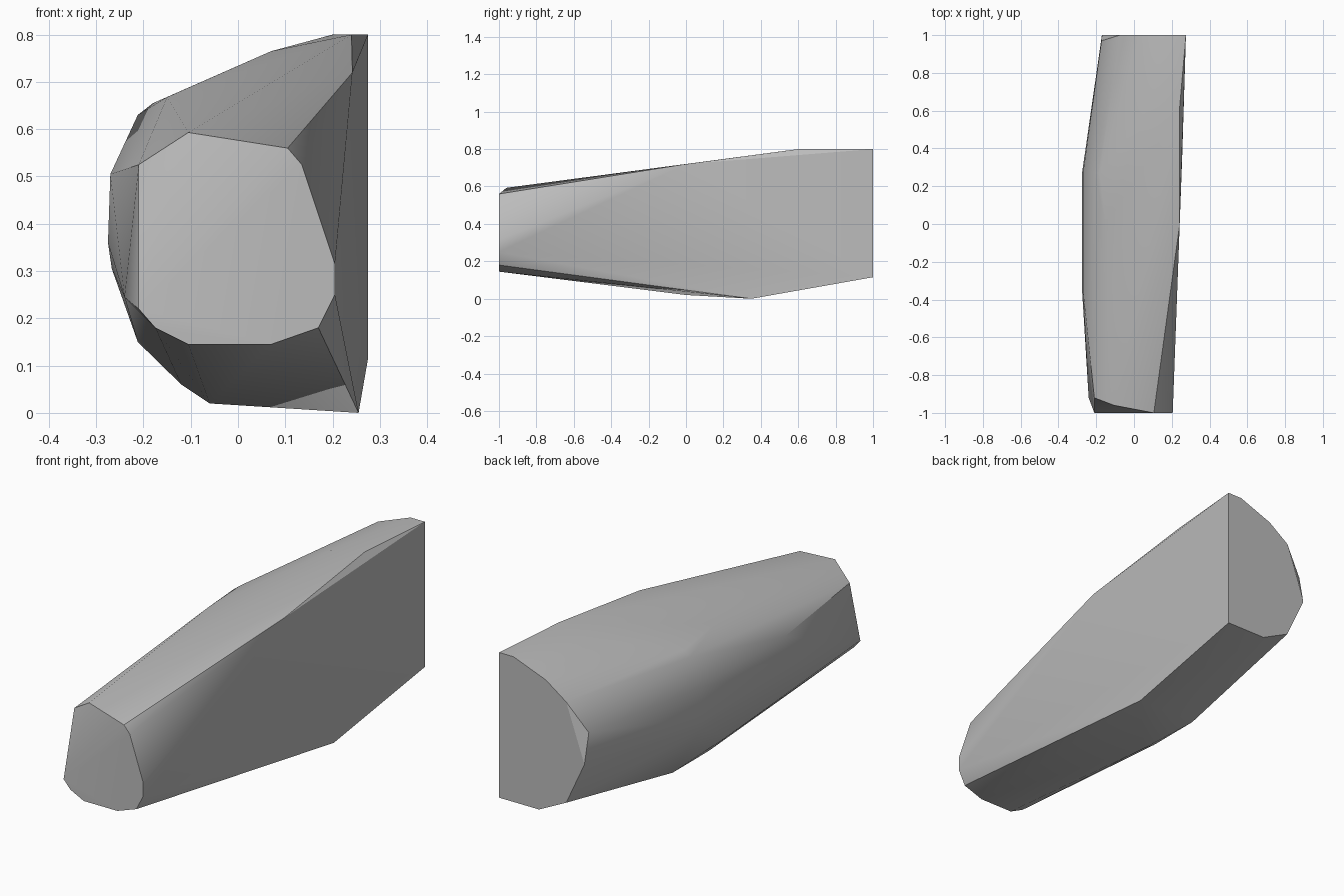
import bpy
import bmesh
import math

default_cube = bpy.data.objects.get("Cube")
if default_cube:
    bpy.data.objects.remove(default_cube, do_unlink=True)


def make_material(name, colour):
    material = bpy.data.materials.new(name)
    material.use_nodes = True
    material.diffuse_color = colour
    shader = next(n for n in material.node_tree.nodes if n.type == "BSDF_PRINCIPLED")
    shader.inputs["Base Color"].default_value = colour
    return material


def hull_from_sections(name, sections, material):
    """Skin a faceted convex body over (x, z) profiles placed along y."""
    bm = bmesh.new()
    for y, profile in sections:
        for x, z in profile:
            bm.verts.new((x, y, z))
    result = bmesh.ops.convex_hull(bm, input=bm.verts[:])
    unused = {v for v in result["geom_interior"] + result["geom_unused"]
              if isinstance(v, bmesh.types.BMVert)}
    bmesh.ops.delete(bm, geom=list(unused), context="VERTS")
    # Merge coplanar triangles into clean facets
    bmesh.ops.dissolve_limit(bm, angle_limit=math.radians(0.5),
                             verts=bm.verts[:], edges=bm.edges[:])
    bmesh.ops.recalc_face_normals(bm, faces=bm.faces[:])
    mesh = bpy.data.meshes.new(name)
    bm.to_mesh(mesh)
    bm.free()
    mesh.materials.append(material)
    body = bpy.data.objects.new(name, mesh)
    bpy.context.collection.objects.link(body)
    return body


# Profiles from the narrow front to the tall flat back
sections = [
    # Front end and its chamfered right edge
    (-1, [(-.21, .22), (-.175, .18), (-.105, .145), (.07, .145), (.17, .18),
          (.205, .25), (.205, .315), (.135, .525), (.105, .56)]),
    (-.96, [(-.105, .593)]),
    (-.92, [(-.21, .525), (-.24, .245)]),
    # Widest part of the rounded right side
    (-.35, [(-.275, .36), (-.27, .505)]),
    # Middle
    (0, [(.242, .72), (-.15, .668), (-.212, .15), (-.12, .06), (-.06, .02)]),
    (.27, [(-.275, .36), (-.267, .305), (-.27, .505), (-.212, .63),
           (-.18, .655), (-.12, .06)]),
    # Lowest corner and top shoulder
    (.35, [(.255, 0)]),
    (.6, [(.24, .8), (.07, .765)]),
    # Back end and its chamfered right edge
    (.97, [(-.172, .53)]),
    (1, [(.275, .8), (.2, .8), (.03, .735), (-.075, .66), (-.17, .39),
         (-.075, .185), (.067, .115), (.275, .115)]),
]

grey = make_material("plain grey", (.5, .5, .5, 1))
body = hull_from_sections("tapered_body", sections, grey)

# Soft facets with crisp end caps
bpy.ops.object.select_all(action="DESELECT")
body.select_set(True)
bpy.context.view_layer.objects.active = body
bpy.ops.object.shade_smooth_by_angle(angle=math.radians(30))
